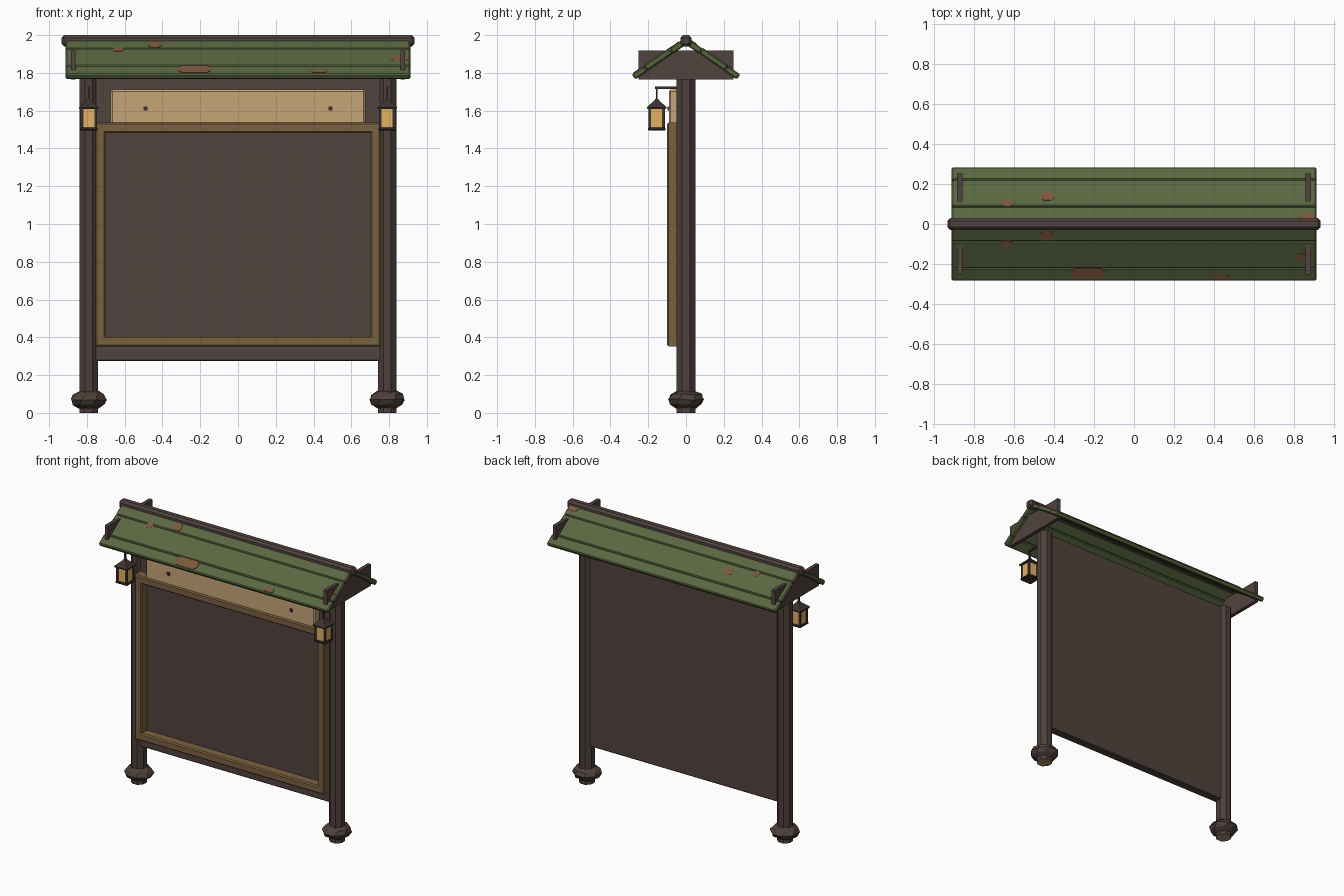
import bpy, bmesh, math, random
from mathutils import Matrix

random.seed(4)
cube = bpy.data.objects.get("Cube")
if cube:
    bpy.data.objects.remove(cube)


def material(name, rgb):
    m = bpy.data.materials.new(name)
    m.use_nodes = True
    lin = [((c / 255 + 0.055) / 1.055) ** 2.4 for c in rgb]
    m.diffuse_color = (*lin, 1)
    m.node_tree.nodes["Principled BSDF"].inputs["Base Color"].default_value = (*lin, 1)
    return m


wood = material("dark wood", (81, 67, 62))
post_wood = material("post wood", (78, 64, 59))
end_grain = material("end grain", (170, 135, 104))
frame_wood = material("frame wood", (122, 97, 64))
sign_wood = material("pale sign wood", (199, 165, 119))
green = material("mossy green", (89, 102, 64))
rust = material("worn brown", (124, 87, 60))
iron = material("dark iron", (60, 50, 46))
amber = material("amber glass", (226, 177, 98))


def finish(name, bm, *mats):
    bmesh.ops.recalc_face_normals(bm, faces=bm.faces)
    mesh = bpy.data.meshes.new(name)
    bm.to_mesh(mesh)
    bm.free()
    for m in mats:
        mesh.materials.append(m)
    ob = bpy.data.objects.new(name, mesh)
    bpy.context.collection.objects.link(ob)
    return ob


def box(name, centre, size, mat, bevel=0.0, tilt=0.0):
    bm = bmesh.new()
    bmesh.ops.create_cube(bm, size=1, matrix=Matrix.Diagonal((*size, 1)))
    ob = finish(name, bm, mat)
    ob.location = centre
    ob.rotation_euler.x = tilt
    if bevel:
        mod = ob.modifiers.new("chamfer", "BEVEL")
        mod.width = bevel
        mod.segments = 1
    return ob


def loft(name, rings, mat, cap=True, closed=False):
    """Skin consecutive rings of points."""
    bm = bmesh.new()
    loops = [[bm.verts.new(p) for p in ring] for ring in rings]
    n = len(loops[0])
    pairs = list(zip(loops, loops[1:])) + ([(loops[-1], loops[0])] if closed else [])
    for a, b in pairs:
        for i in range(n):
            j = (i + 1) % n
            bm.faces.new((a[i], a[j], b[j], b[i]))
    if cap:
        bm.faces.new(loops[0])
        bm.faces.new(loops[-1])
    return finish(name, bm, mat)


def ring(x, y, z, r, n, jitter=0.0, turn=0.0):
    pts = []
    for i in range(n):
        a = math.tau * i / n + turn
        k = r * (1 + random.uniform(-jitter, jitter))
        pts.append((x + k * math.cos(a), y + k * math.sin(a),
                    z + r * random.uniform(-jitter, jitter)))
    return pts


# Back board
box("back_board", (0, -0.003, 1.026), (1.53, 0.06, 1.504), wood, 0.005)

# Mitred picture frame
profile = [(0, -0.03), (0, -0.092), (0.008, -0.1), (0.046, -0.1), (0.054, -0.092), (0.054, -0.03)]
rails = []
for inset, y in profile:
    hx, lo, hi = 0.755 - inset, 0.352 + inset, 1.537 - inset
    rails.append([(-hx, y, lo), (hx, y, lo), (hx, y, hi), (-hx, y, hi)])
loft("board_frame", rails, frame_wood, cap=False, closed=True)

# Header sign and its nails
box("header_sign", (0, -0.061, 1.62), (1.35, 0.06, 0.185), sign_wood, 0.01)
for x in (-0.49, 0.49):
    box("sign_nail", (x, -0.094, 1.612), (0.02, 0.008, 0.022), iron)

# Roof planks on both slopes
SLOPE, APEX = 0.685, 1.969
ANGLE = math.atan(SLOPE)


def on_roof(name, x, y, width, run, thick, lift, mat, bevel):
    side = 1 if y > 0 else -1
    centre = (x, y + side * lift * math.sin(ANGLE),
              APEX - SLOPE * abs(y) + lift * math.cos(ANGLE))
    return box(name, centre, (width, run / math.cos(ANGLE), thick), mat, bevel, -side * ANGLE)


for side in (-1, 1):
    for a, b, lift in ((0.0, 0.08, 0.0), (0.08, 0.213, 0.002), (0.213, 0.278, 0.0)):
        on_roof("roof_plank", 0, side * (a + b) / 2, 1.826, b - a, 0.033, lift, green, 0.007)


# Worn patches with clipped corners, above and below the planks
def worn_patch(x, y, w, run, lift):
    patch = on_roof("worn_patch", x, y, w, run, 0.006, lift, rust, 0)
    mod = patch.modifiers.new("clipped corners", "BEVEL")
    mod.width = run * 0.35
    mod.limit_method = "WEIGHT"
    weight = patch.data.attributes.new("bevel_weight_edge", "FLOAT", "EDGE")
    for e in patch.data.edges:
        p, q = (patch.data.vertices[v].co for v in e.vertices)
        weight.data[e.index].value = 1.0 if abs(p.z - q.z) > 0.001 else 0.0


for x, y, w, run in ((-0.23, -0.24, 0.17, 0.055), (-0.44, -0.05, 0.068, 0.046),
                     (-0.635, -0.088, 0.055, 0.03), (0.855, -0.158, 0.09, 0.034),
                     (0.43, -0.255, 0.08, 0.025), (-0.435, 0.13, 0.068, 0.044),
                     (-0.635, 0.094, 0.05, 0.034), (0.87, 0.03, 0.075, 0.035)):
    worn_patch(x, y, w, run, 0.017)
worn_patch(0.42, -0.2, 0.08, 0.035, -0.016)

# Ridge beam
box("ridge_beam", (0, 0, 1.97), (1.87, 0.06, 0.06), wood, 0.014)

for s, label in ((-1, "right"), (1, "left")):
    x = s * 0.79
    # Gable plate whose corners rise through the roof
    box(label + "_gable_plate", (s * 0.872, 0, 1.841), (0.026, 0.504, 0.154), wood)

    # Octagonal post with a pale underside
    h, c = 0.05, 0.021
    outline = [(h, -c), (h, c), (c, h), (-c, h), (-h, c), (-h, -c), (-c, -h), (c, -h)]
    post = loft(label + "_post", [[(x + px, py, z) for px, py in outline] for z in (0, 1.785)],
                post_wood)
    post.data.materials.append(end_grain)
    for f in post.data.polygons:
        f.material_index = 1 if f.normal.z < -0.9 else 0

    # Rough stone-like collar round the foot
    collar = [(0.024, 0.052), (0.045, 0.084), (0.07, 0.099), (0.098, 0.083), (0.116, 0.05)]
    loft(label + "_foot_collar",
         [ring(x, 0, z, r, 8, 0.05, i * 0.2) for i, (z, r) in enumerate(collar)], post_wood)

    # Lantern bracket
    y = -0.155
    box(label + "_bracket_arm", (x, -0.105, 1.722), (0.014, 0.118, 0.014), iron)
    box(label + "_lantern_hanger", (x, y, 1.69), (0.01, 0.01, 0.075), iron)

    # Lantern: glass, corner bars, base, rim and pyramid cap
    box(label + "_lantern_glass", (x, y, 1.563), (0.076, 0.076, 0.11), amber)
    for dx in (-1, 1):
        for dy in (-1, 1):
            box(label + "_lantern_bar", (x + dx * 0.036, y + dy * 0.036, 1.563),
                (0.014, 0.014, 0.115), iron)
    box(label + "_lantern_base", (x, y, 1.503), (0.094, 0.094, 0.016), iron, 0.004)
    cap = [(1.608, 0.07), (1.618, 0.074), (1.655, 0.016), (1.664, 0.01)]
    loft(label + "_lantern_cap", [ring(x, y, z, r, 4, 0, math.pi / 4) for z, r in cap], iron)
